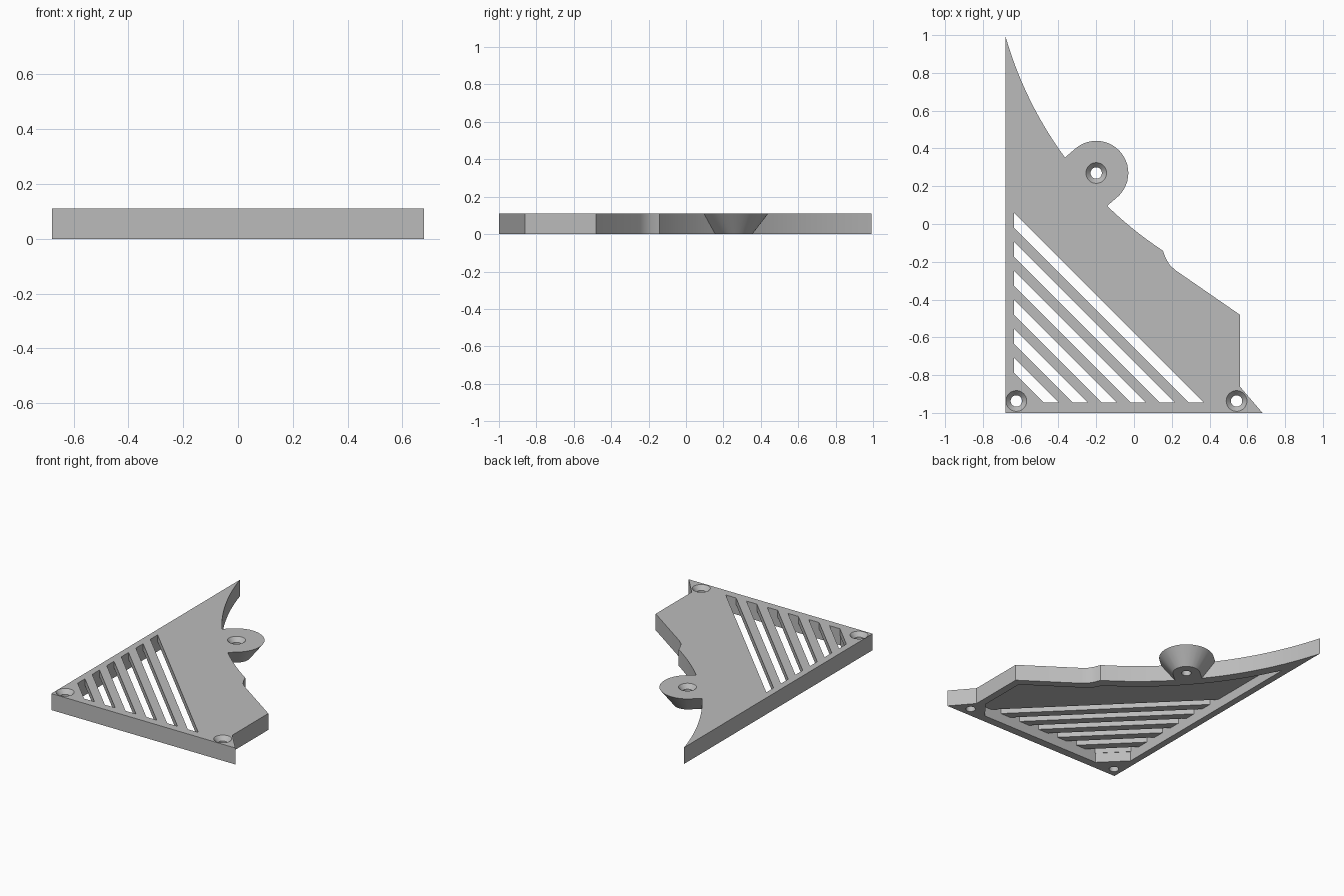
import bpy, bmesh, math

if "Cube" in bpy.data.objects:
    bpy.data.objects.remove(bpy.data.objects["Cube"])

H = 0.11           # overall height
CEILING = 0.065    # top of the hollow underside
ARC = (1.271, 1.553)
RADIUS = 2.03

grey = bpy.data.materials.new("plain grey")
grey.use_nodes = True
colour = (0.5, 0.5, 0.5, 1)
grey.diffuse_color = colour
grey.node_tree.nodes["Principled BSDF"].inputs["Base Color"].default_value = colour


def finish(name, bm):
    bmesh.ops.recalc_face_normals(bm, faces=bm.faces)
    mesh = bpy.data.meshes.new(name)
    bm.to_mesh(mesh)
    bm.free()
    obj = bpy.data.objects.new(name, mesh)
    bpy.context.collection.objects.link(obj)
    mesh.materials.append(grey)
    return obj


def prism(name, outline, z0, z1):
    bm = bmesh.new()
    face = bm.faces.new([bm.verts.new((x, y, z0)) for x, y in outline])
    made = bmesh.ops.extrude_face_region(bm, geom=[face])["geom"]
    for v in made:
        if isinstance(v, bmesh.types.BMVert):
            v.co.z = z1
    return finish(name, bm)


def circle(x, y, r, n=48):
    return [(x + r * math.cos(i * math.tau / n), y + r * math.sin(i * math.tau / n))
            for i in range(n)]


def arc(r, x0, x1, n=28):
    """Points on the large concave edge, swept between two x positions."""
    a0, a1 = (math.pi + math.acos((ARC[0] - x) / r) for x in (x0, x1))
    return [(ARC[0] + r * math.cos(a0 + (a1 - a0) * i / n),
             ARC[1] + r * math.sin(a0 + (a1 - a0) * i / n)) for i in range(n + 1)]


def combine(target, tool, operation):
    mod = target.modifiers.new(operation.lower(), "BOOLEAN")
    mod.operation, mod.solver, mod.object = operation, "EXACT", tool
    bpy.context.view_layer.objects.active = target
    bpy.ops.object.modifier_apply(modifier=mod.name)
    bpy.data.objects.remove(tool)


# Plate with concave long edge
outline = [(-0.68, -1), (0.68, -1), (0.56, -0.86), (0.56, -0.48), (0.22, -0.245),
           (0.19, -0.218), (0.17, -0.185), (0.158, -0.155)]
outline += arc(RADIUS, 0.153, -0.68)
plate = prism("vent_plate", outline, 0, H)

# Tapered screw boss, stretched towards the plate
bx, by = -0.2, 0.27
bm = bmesh.new()
for r, z in ((0.085, 0), (0.17, H)):
    for shift in (0, 0.09):
        for x, y in circle(bx - shift * 0.76, by - shift * 0.65, r):
            bm.verts.new((x, y, z))
hull = bmesh.ops.convex_hull(bm, input=bm.verts)
inside = {v for v in hull["geom_interior"] + hull["geom_unused"]
          if isinstance(v, bmesh.types.BMVert)}
bmesh.ops.delete(bm, geom=list(inside), context="VERTS")
bmesh.ops.dissolve_limit(bm, angle_limit=0.001, verts=bm.verts, edges=bm.edges)
combine(plate, finish("screw_boss", bm), "UNION")

# Hollow underside, leaving a rim and solid corners
left, front = -0.635, -0.945
hollow = [(left, -0.79), (-0.48, front), (0.42, front), (0.51, -0.83), (0.51, -0.51),
          (0.19, -0.29), (0.13, -0.24), (0.105, -0.19)]
hollow += arc(RADIUS + 0.065, 0.08, left)
combine(plate, prism("hollow_cutter", hollow, -0.1, CEILING), "DIFFERENCE")

# Diagonal vent slots
for i in range(6):
    top = 0.058 - 0.1535 * i
    low = top - 0.077
    slot = [(left, top), (left, low), (left + low - front, front), (left + top - front, front)]
    combine(plate, prism("slot_cutter", slot, CEILING - 0.02, H + 0.1), "DIFFERENCE")

# Countersunk screw holes
for x, y in ((bx, by), (-0.623, -0.937), (0.543, -0.937)):
    combine(plate, prism("hole_cutter", circle(x, y, 0.03, 32), -0.1, H + 0.1), "DIFFERENCE")
    bm = bmesh.new()
    bmesh.ops.create_cone(bm, cap_ends=True, segments=32, radius1=0.028, radius2=0.082,
                          depth=0.06)
    bmesh.ops.translate(bm, verts=bm.verts, vec=(x, y, H))
    combine(plate, finish("countersink_cutter", bm), "DIFFERENCE")

bpy.ops.object.select_all(action="DESELECT")
plate.select_set(True)
bpy.context.view_layer.objects.active = plate
bpy.ops.object.shade_smooth_by_angle(angle=math.radians(25))
